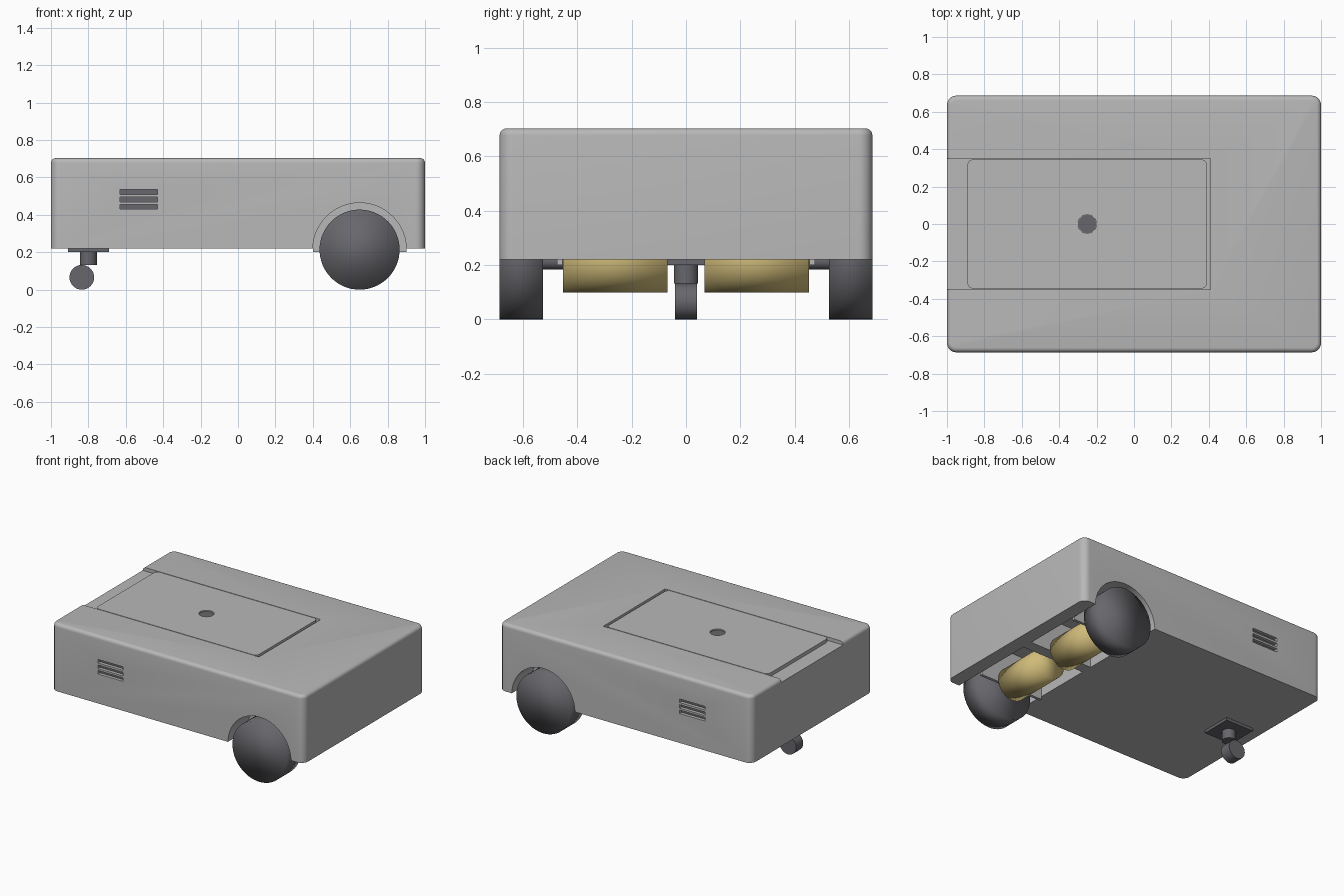
import bpy, bmesh, math
from mathutils import Matrix

if "Cube" in bpy.data.objects:
    bpy.data.objects.remove(bpy.data.objects["Cube"])


def material(name, rgb):
    m = bpy.data.materials.new(name)
    m.diffuse_color = (*rgb, 1)
    m.use_nodes = True
    m.node_tree.nodes["Principled BSDF"].inputs["Base Color"].default_value = m.diffuse_color
    return m


GREY = material("light grey shell", (0.48, 0.48, 0.48))
DARK = material("dark grey rubber", (0.135, 0.135, 0.15))
BRASS = material("brass yellow", (0.62, 0.49, 0.19))


def finish(bm, name, mat):
    me = bpy.data.meshes.new(name)
    bm.to_mesh(me)
    bm.free()
    ob = bpy.data.objects.new(name, me)
    bpy.context.collection.objects.link(ob)
    me.materials.append(mat)
    return ob


def box(name, x, y, z, mat, corner=0, top=0):
    """Box from ranges; optional rounded upright edges and rounded top rim."""
    bm = bmesh.new()
    bmesh.ops.create_cube(bm, size=1)
    for v in bm.verts:
        for i, (a, b) in enumerate((x, y, z)):
            v.co[i] = b if v.co[i] > 0 else a
    if corner:
        upright = [e for e in bm.edges if abs(e.verts[0].co.z - e.verts[1].co.z) > 1e-4]
        bmesh.ops.bevel(bm, geom=upright, offset=corner, segments=8, profile=0.5, affect='EDGES')
    if top:
        rim = [e for e in bm.edges if all(abs(v.co.z - z[1]) < 1e-5 for v in e.verts)]
        bmesh.ops.bevel(bm, geom=rim, offset=top, segments=5, profile=0.5, affect='EDGES')
    return finish(bm, name, mat)


def cylinder(name, centre, radius, length, mat, axis='Y', segments=64, smooth=False):
    bm = bmesh.new()
    bmesh.ops.create_cone(bm, cap_ends=True, segments=segments,
                          radius1=radius, radius2=radius, depth=length)
    rot = Matrix.Rotation(math.pi / 2, 4, 'X') if axis == 'Y' else Matrix()
    bmesh.ops.transform(bm, matrix=Matrix.Translation(centre) @ rot, verts=bm.verts)
    for f in bm.faces:
        f.smooth = smooth
    return finish(bm, name, mat)


def activate(ob):
    bpy.ops.object.select_all(action='DESELECT')
    ob.select_set(True)
    bpy.context.view_layer.objects.active = ob


def cut(ob, cutter):
    cutter.hide_render = True
    mod = ob.modifiers.new("cut", 'BOOLEAN')
    mod.operation, mod.solver, mod.object = 'DIFFERENCE', 'EXACT', cutter
    activate(ob)
    bpy.ops.object.modifier_apply(modifier=mod.name)
    bpy.data.objects.remove(cutter)


def smooth_by_angle(ob):
    activate(ob)
    bpy.ops.object.shade_smooth_by_angle(angle=math.radians(30))


def span(side, a, b):
    return tuple(sorted((side * a, side * b)))


AX, AZ = 0.65, 0.214  # drive axle
BOTTOM, TOP = 0.22, 0.703

# Shell with lid recess, wheel arches, motor bays and vent slots
body = box("body_shell", (-1, 1), (-0.686, 0.686), (BOTTOM, TOP), GREY, 0.05, 0.025)
cut(body, box("lid_cutter", (-1.1, 0.41), (-0.35, 0.35), (TOP - 0.025, 0.8), GREY))
vent_levels = (0.443, 0.482, 0.522)
for s in (-1, 1):
    cut(body, cylinder("arch_cutter", (AX, s * 0.625, AZ), 0.25, 0.3, GREY, segments=96))
    cut(body, box("bay_cutter", (0.40, 0.90), span(s, 0.04, 0.455), (0.1, 0.45), GREY))
    for z in vent_levels:
        cut(body, box("slot_cutter", (-0.63, -0.43), span(s, 0.655, 0.75),
                      (z - 0.0125, z + 0.0125), GREY))
smooth_by_angle(body)

# Lid with a round recessed button
lid = box("lid", (-0.89, 0.39), (-0.345, 0.345), (TOP - 0.025, TOP), GREY, 0.03)
cut(lid, cylinder("button_cutter", (-0.25, 0, TOP), 0.05, 0.03, GREY, 'Z', 32))
smooth_by_angle(lid)
button = cylinder("lid_button", (-0.25, 0, TOP - 0.014), 0.049, 0.012, DARK, 'Z', 32)
smooth_by_angle(button)

for s, side in ((-1, "front"), (1, "back")):
    # Dark backing inside the vent slots
    for i, z in enumerate(vent_levels):
        box(f"{side}_vent_{i + 1}", (-0.63, -0.43), span(s, 0.655, 0.663),
            (z - 0.0125, z + 0.0125), DARK)
    # Lower lip of the arch inner wall
    box(f"{side}_arch_lip", (0.40, 0.90), span(s, 0.455, 0.475), (0.2, BOTTOM + 0.001), GREY)
    # Drive wheel, motor and its shaft
    cylinder(f"{side}_wheel", (AX, s * 0.606, AZ), 0.214, 0.16, DARK, smooth=True)
    cylinder(f"{side}_motor", (AX, s * 0.26, AZ), 0.115, 0.385, BRASS, smooth=True)
    cylinder(f"{side}_shaft", (AX, s * 0.49, AZ), 0.03, 0.09, DARK, segments=24)

# Caster at the other end
box("caster_plate", (-0.91, -0.69), (-0.11, 0.11), (0.2, BOTTOM), DARK)
stem = cylinder("caster_stem", (-0.8, 0, 0.167), 0.045, 0.07, DARK, 'Z', 32)
smooth_by_angle(stem)
caster = cylinder("caster_wheel", (-0.835, 0, 0.066), 0.066, 0.08, DARK, segments=32)
smooth_by_angle(caster)
